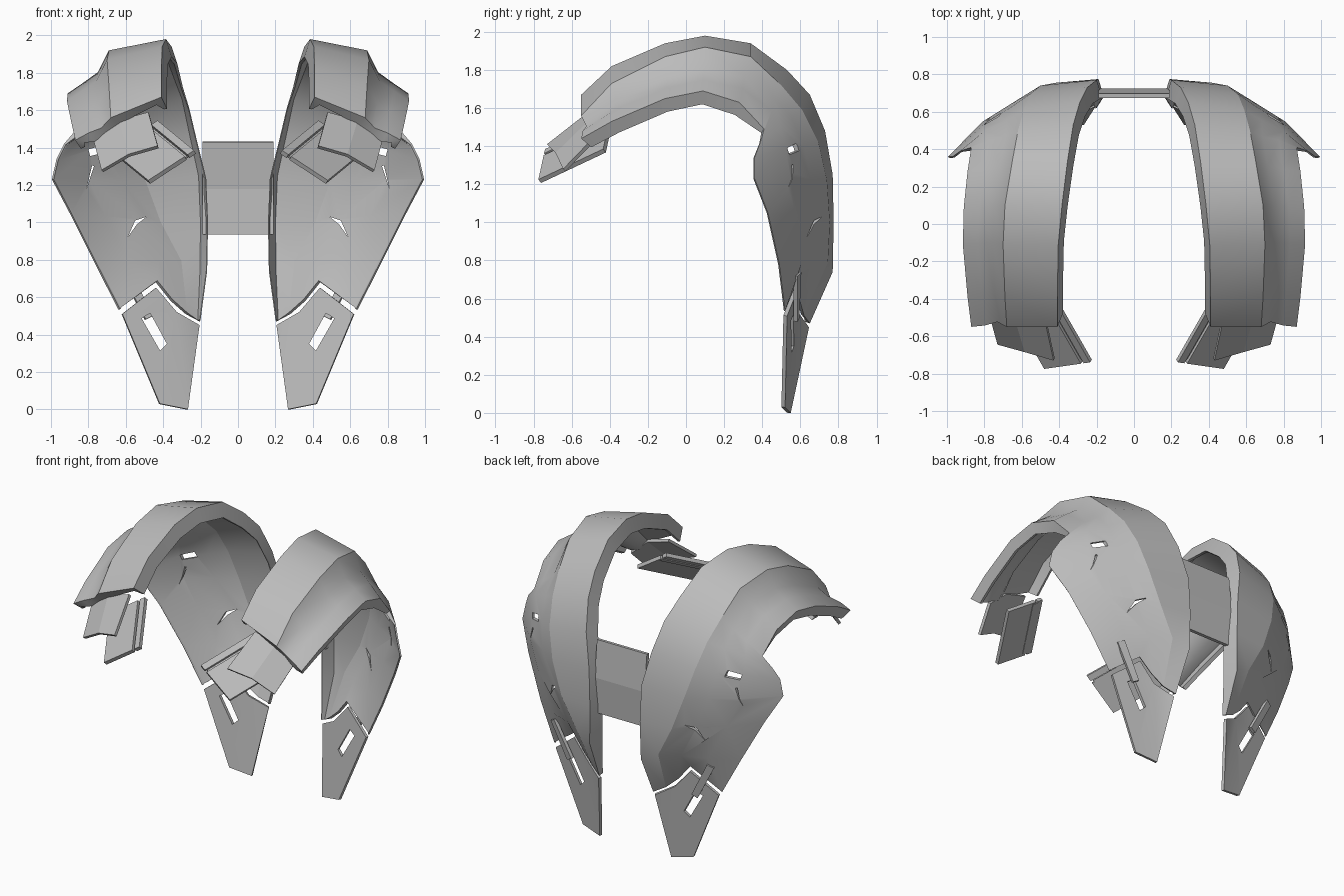
import bpy
import math
from mathutils import Vector

old = bpy.data.objects.get("Cube")
if old:
    bpy.data.objects.remove(old, do_unlink=True)

GREY = (0.5, 0.5, 0.5, 1)
grey = bpy.data.materials.new("armour_grey")
grey.use_nodes = True
grey.diffuse_color = GREY
grey.node_tree.nodes["Principled BSDF"].inputs["Base Color"].default_value = GREY


def make_object(name, verts, faces):
    mesh = bpy.data.meshes.new(name)
    mesh.from_pydata([tuple(v) for v in verts], [], faces)
    mesh.materials.append(grey)
    obj = bpy.data.objects.new(name, mesh)
    bpy.context.scene.collection.objects.link(obj)
    return obj


def thicken(obj, thickness, group=None, offset=-1):
    mod = obj.modifiers.new("thickness", "SOLIDIFY")
    mod.thickness = thickness
    mod.offset = offset
    if group:
        mod.vertex_group = group


def cut(obj, cutter):
    mod = obj.modifiers.new("opening", "BOOLEAN")
    mod.operation = "DIFFERENCE"
    mod.solver = "EXACT"
    mod.object = cutter


def mirror(obj):
    mod = obj.modifiers.new("other_side", "MIRROR")
    mod.use_mirror_merge = False


def smooth_with_sharp_edges(obj, degrees):
    """Smooth shading, split along marked edges and steep angles."""
    obj.data.shade_smooth()
    mod = obj.modifiers.new("sharp_edges", "EDGE_SPLIT")
    mod.split_angle = math.radians(degrees)


def front_cutter(name, outline, near, far):
    """Prism through an outline drawn in the x-z plane."""
    n = len(outline)
    verts = [(x, y, z) for y in (near, far) for x, z in outline]
    faces = [tuple(range(n)), tuple(reversed(range(n, n + n)))]
    faces += [(i, i + n, (i + 1) % n + n, (i + 1) % n) for i in range(n)]
    obj = make_object(name, verts, faces)
    # keep the prism normals outward whatever the outline direction
    area = sum(outline[i - 1][0] * outline[i][1] - outline[i][0] * outline[i - 1][1] for i in range(n))
    if area < 0:
        obj.data.flip_normals()
    obj.hide_render = True
    obj.hide_set(True)
    return obj


# Shoulder shells: stations along the arch as ridge, outer crease, outer edge, bulge, wall
stations = [
    ((.41, -.55, 1.67), (.68, -.55, 1.56), (.87, -.55, 1.44), -.01, 1),
    ((.41, -.39, 1.82), (.69, -.39, 1.73), (.89, -.39, 1.53), -.02, 1),
    ((.405, -.11, 1.94), (.70, -.11, 1.87), (.915, -.11, 1.65), -.03, 1),
    ((.385, .10, 1.98), (.69, .10, 1.92), (.91, .09, 1.69), -.03, 1),
    ((.355, .34, 1.94), (.65, .34, 1.87), (.89, .28, 1.63), -.02, 1),
    ((.325, .53, 1.80), (.62, .50, 1.72), (.87, .41, 1.49), .01, .6),
    ((.29, .65, 1.67), (.59, .61, 1.59), (.93, .39, 1.42), .03, .3),
    ((.25, .73, 1.48), (.555, .695, 1.42), (.97, .36, 1.34), .04, .3),
    ((.20, .77, 1.25), (.50, .74, 1.22), (.995, .36, 1.23), .045, .3),
    ((.19, .775, 1.0), (.42, .755, 1.0), (.90, .43, 1.05), .03, .3),
    ((.195, .77, .74), (.31, .745, .79), (.765, .49, .78), .02, .3),
    ((.205, .65, .47), (.28, .62, .51), (.64, .52, .535), 0, .3),
]
verts, weights = [], []
for ridge, crease, edge, bulge, wall in stations:
    ridge, crease, edge = Vector(ridge), Vector(crease), Vector(edge)
    out = Vector((0, ridge.y - .05, max(ridge.z - 1.15, 0))).normalized()
    lip = ridge - out * .095 - Vector((.03, 0, 0))
    hollow = crease.lerp(edge, .27) + out * (bulge - .025)
    middle = crease.lerp(edge, .62) + out * bulge
    if bulge == 0:  # notched lower end
        lip = ridge + Vector((-.005, -.03, .01))
        hollow = Vector((.36, .60, .58))
        middle = Vector((.44, .58, .68))
    rim = edge - out * .07 * wall ** 2 - Vector((.03 * wall, 0, 0))
    verts += [lip, ridge, crease, hollow, middle, edge, rim]
    weights += [wall * .25] + [wall] * 4 + [wall * .8, wall * .4]
COLS = 7
RIDGE, CREASE, EDGE = 1, 2, 5
faces = [(r * COLS + c, r * COLS + c + 1, (r + 1) * COLS + c + 1, (r + 1) * COLS + c)
         for r in range(len(stations) - 1) for c in range(COLS - 1)]
shell = make_object("shoulder_shells", verts, faces)
group = shell.vertex_groups.new(name="wall")
for i, w in enumerate(weights):
    group.add([i], w, "REPLACE")
for e in shell.data.edges:
    a, b = e.vertices
    if a % COLS == b % COLS and a % COLS in (RIDGE, CREASE, EDGE):
        e.use_edge_sharp = True
thicken(shell, .065, "wall")

# Vents through the back of each shell
vents = {
    "upper_vent_cutter": [(.71, 1.375), (.79, 1.355), (.80, 1.39), (.72, 1.415)],
    "gill_cutter": [(.77, 1.30), (.78, 1.305), (.81, 1.18)],
    "lower_vent_cutter": [(.49, 1.03), (.55, 1.01), (.59, .92), (.54, .99)],
}
for name, outline in vents.items():
    cut(shell, front_cutter(name, outline, .25, .9))
mirror(shell)
smooth_with_sharp_edges(shell, 38)

# Pointed tail plates below the shells
outline = [(.62, .51), (.44, .65), (.33, .52), (.21, .45), (.27, 0), (.42, .03)]


def tail_y(x, z):
    return .54 - .22 * (x - .27) + .114 * z + max(0, .33 - x) * .6 * z


tail = make_object("tail_plates", [(x, tail_y(x, z), z) for x, z in outline],
                   [(0, 1, 2), (0, 2, 5), (2, 3, 4), (2, 4, 5)])
thicken(tail, .02, offset=0)
slot = [(.515, .487), (.47, .515), (.38, .35), (.417, .315)]
cut(tail, front_cutter("tail_slot_cutter", slot, .3, .8))
mirror(tail)
smooth_with_sharp_edges(tail, 38)

# Thin bars joining tail plates to shells
bar = make_object("tail_bars",
                  [(.455, .585, .50), (.495, .575, .48), (.62, .575, .72), (.58, .595, .74)],
                  [(0, 1, 2, 3)])
thicken(bar, .022, offset=0)
mirror(bar)

# Bent plate linking the shells across the back
profile = [(.685, 1.43), (.712, 1.18), (.70, .935)]
link = make_object("back_link", [(x, y, z) for y, z in profile for x in (-.19, .19)],
                   [(0, 1, 3, 2), (2, 3, 5, 4)])
thicken(link, .025, offset=0)

# Slanted under-flaps at the front: a wide leaf and a narrow inner strip
corner = Vector((.235, -.74, 1.385))
across = Vector((.245, -.035, -.16))
along = Vector((.195, .34, .16))
for name, start, end in (("under_flap_strips", 0, .14), ("under_flaps", .2, 1)):
    a, b = corner + across * start, corner + across * end
    flap = make_object(name, [a, b, b + along, a + along], [(0, 1, 2, 3)])
    thicken(flap, .025)
    mirror(flap)
groove = make_object("under_flap_grooves",
                     [corner + across * u + along * v - Vector((0, 0, .025))
                      for u, v in ((.1, .06), (.24, .06), (.24, 1), (.1, 1))], [(0, 1, 2, 3)])
thicken(groove, .01)
mirror(groove)

# Folded front flaps above them
front_flap = make_object("front_flaps",
                         [(.43, -.73, 1.41), (.585, -.685, 1.365), (.73, -.645, 1.28),
                          (.48, -.50, 1.59), (.64, -.50, 1.545), (.77, -.50, 1.43)],
                         [(0, 1, 4, 3), (1, 2, 5, 4)])
thicken(front_flap, .02)
mirror(front_flap)
